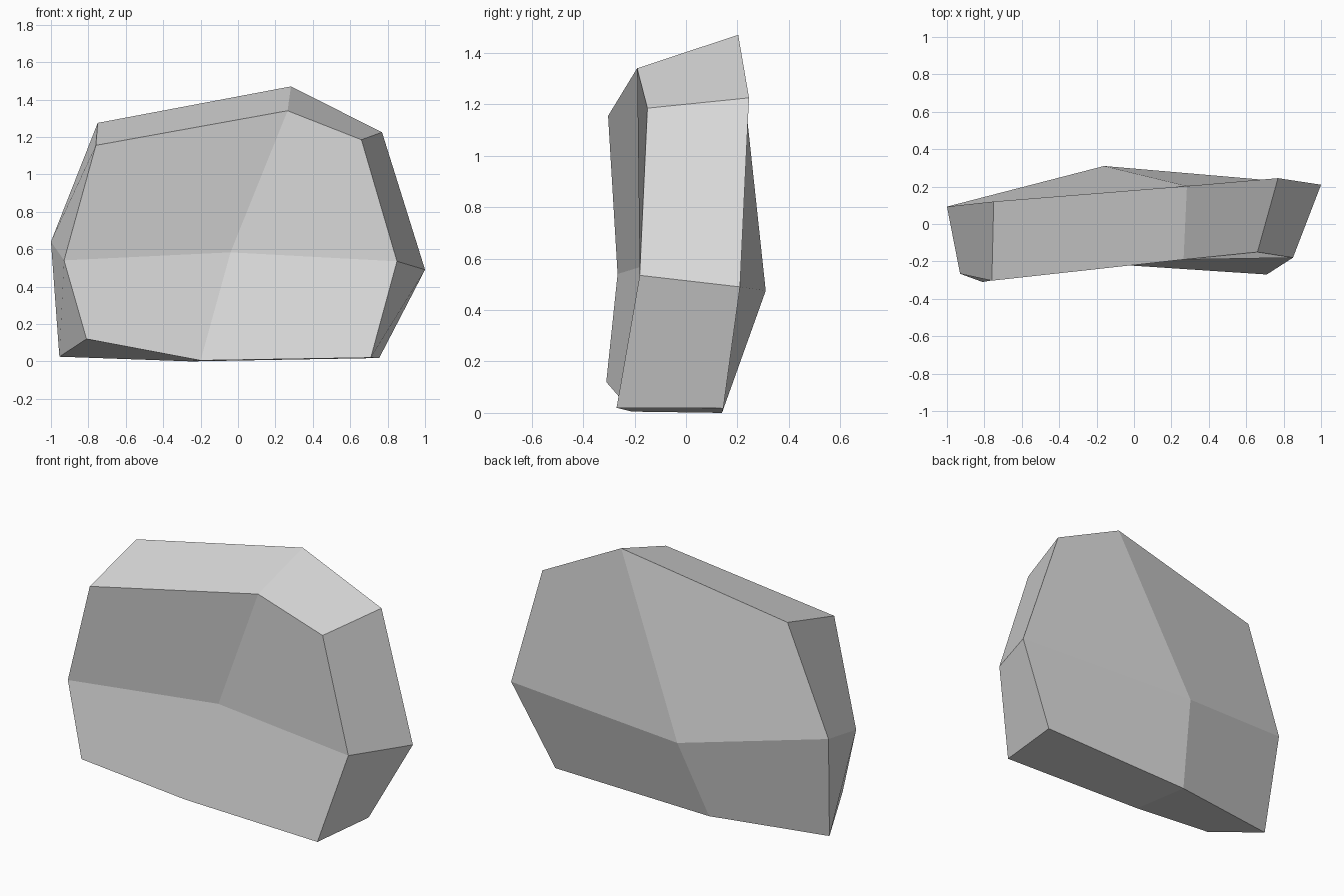
import bpy
import bmesh

default_cube = bpy.data.objects.get("Cube")
if default_cube:
    bpy.data.objects.remove(default_cube, do_unlink=True)


def make_material(name, colour):
    material = bpy.data.materials.new(name)
    material.use_nodes = True
    material.diffuse_color = colour
    shader = next(n for n in material.node_tree.nodes if n.type == "BSDF_PRINCIPLED")
    shader.inputs["Base Color"].default_value = colour
    return material


def add_side(bm, outline, centre):
    """Add one broad side: four facets meeting at a centre point."""
    ring = [bm.verts.new(point) for point in outline]
    middle = bm.verts.new(centre)
    for corner in range(0, len(ring), 2):
        following = ring[(corner + 1) % len(ring)]
        bm.faces.new((ring[corner - 1], ring[corner], following, middle))
    return ring


def join_sides(bm, first, second):
    """Close the rim between the two broad sides."""
    for i in range(len(first)):
        bm.faces.new((first[i - 1], first[i], second[i], second[i - 1]))


# Outlines run from the lower left corner round the bottom, right, top and left
front_outline = [
    (-.81, -.31, .12), (-.2, -.21, .005), (.71, -.27, .02), (.85, -.18, .535),
    (.66, -.15, 1.185), (.265, -.19, 1.34), (-.76, -.303, 1.155), (-.93, -.266, .54),
]
back_outline = [
    (-.955, .02, .025), (-.25, .14, 0), (.755, .145, .018), (1, .21, .49),
    (.77, .245, 1.225), (.283, .203, 1.47), (-.75, .12, 1.275), (-1, .093, .64),
]

# Faceted stone block, slightly hollow in the middle of its front
bm = bmesh.new()
front_ring = add_side(bm, front_outline, (-.04, -.126, .583))
back_ring = add_side(bm, back_outline, (-.16, .31, .475))
join_sides(bm, front_ring, back_ring)
bmesh.ops.recalc_face_normals(bm, faces=bm.faces[:])

mesh = bpy.data.meshes.new("rock")
bm.to_mesh(mesh)
bm.free()
mesh.materials.append(make_material("stone grey", (.71, .71, .71, 1)))
rock = bpy.data.objects.new("rock", mesh)
bpy.context.collection.objects.link(rock)
